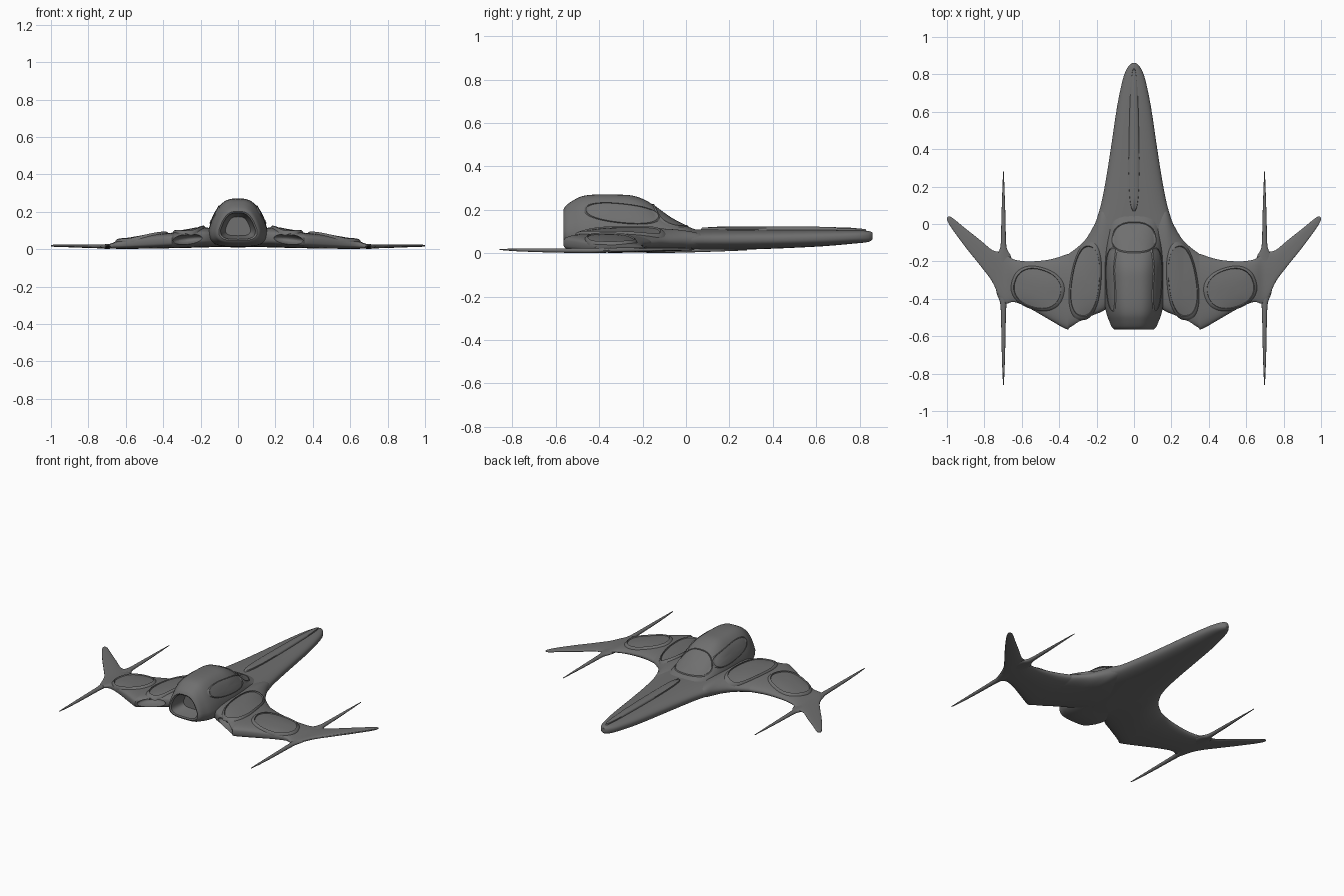
import bpy, bmesh, math
from mathutils import Vector, Matrix
from mathutils.bvhtree import BVHTree

if "Cube" in bpy.data.objects:
    bpy.data.objects.remove(bpy.data.objects["Cube"])

GREY = bpy.data.materials.new("dark_grey")
GREY.diffuse_color = (.16, .16, .16, 1)
GREY.use_nodes = True
GREY.node_tree.nodes["Principled BSDF"].inputs["Base Color"].default_value = GREY.diffuse_color


def spline(pts, sub):
    """Catmull-Rom through tuples of any length."""
    out = []
    for i in range(len(pts) - 1):
        p = [pts[max(0, min(len(pts) - 1, i + k))] for k in (-1, 0, 1, 2)]
        for j in range(sub):
            t = j / sub
            out.append([0.5 * (2 * b + (c - a) * t + (2 * a - 5 * b + 4 * c - d) * t * t
                               + (3 * b - a - 3 * c + d) * t ** 3) for a, b, c, d in zip(*p)])
    return out + [list(pts[-1])]


def spow(v, n):
    return math.copysign(abs(v) ** (2 / n), v)


def oval(n1, n2=None, count=48):
    """Unit superellipse; n1 on the positive side, n2 on the negative side."""
    res = []
    for i in range(count):
        a = 2 * math.pi * i / count
        c, s = math.cos(a), math.sin(a)
        n = n1 if c >= 0 or n2 is None else n2
        res.append((spow(c, n), spow(s, n)))
    return res


def mirror(ob):
    m = ob.modifiers.new("mirror", 'MIRROR')
    m.use_mirror_merge = False


def loft(name, rings, cap_start=True, cap_end=True, angle=40):
    bm = bmesh.new()
    vs = [[bm.verts.new(p) for p in r] for r in rings]
    n = len(rings[0])
    for a, b in zip(vs, vs[1:]):
        for i in range(n):
            j = (i + 1) % n
            bm.faces.new((a[i], a[j], b[j], b[i]))
    if cap_start:
        bm.faces.new(vs[0])
    if cap_end:
        bm.faces.new(vs[-1])
    bmesh.ops.recalc_face_normals(bm, faces=bm.faces)
    me = bpy.data.meshes.new(name)
    bm.to_mesh(me)
    bm.free()
    me.materials.append(GREY)
    ob = bpy.data.objects.new(name, me)
    bpy.context.collection.objects.link(ob)
    smooth(ob, angle)
    return ob


def smooth(ob, angle=40):
    bpy.ops.object.select_all(action='DESELECT')
    ob.select_set(True)
    bpy.context.view_layer.objects.active = ob
    bpy.ops.object.shade_smooth_by_angle(angle=math.radians(angle))


def body_rings(stations, shape, taper=0.0, mid=None):
    """Cross-sections in xz from (y, half width, top, bottom)."""
    rings = []
    for y, w, zt, zb in stations:
        zm = (zt + zb) / 2 if mid is None else mid
        rings.append([(w * c * (1 - taper * max(0, s)), y,
                       zm + s * ((zt - zm) if s > 0 else (zm - zb))) for c, s in shape])
    return rings


# nose and belly
nose = spline([(.86, .010, .095, .065), (.84, .032, .102, .052), (.78, .058, .105, .045),
               (.63, .09, .107, .032), (.43, .12, .108, .022), (.25, .148, .109, .016),
               (.11, .175, .11, .013), (0, .205, .11, .011), (-.12, .215, .11, .01),
               (-.28, .17, .11, .01), (-.42, .11, .10, .015)], 4)
fuselage = loft("fuselage", body_rings(nose, oval(2.4)))

# raised engine hump with nozzle recess at its end
hump_st = spline([(.06, .07, .104, .03), (.02, .115, .118, .025), (-.05, .137, .15, .02),
                  (-.11, .15, .19, .018), (-.17, .157, .235, .015), (-.24, .16, .264, .013),
                  (-.32, .16, .27, .012), (-.42, .157, .27, .013), (-.48, .147, .262, .018),
                  (-.52, .132, .243, .025), (-.55, .119, .222, .032), (-.562, .108, .206, .042)], 4)
hr = body_rings(hump_st, oval(3.2), .34, .1)
for y, k in ((-.565, .95), (-.56, .86), (-.53, .82), (-.47, .62)):
    hr.append([(x * k, y, .12 + (z - .12) * k) for x, _, z in hr[len(hump_st) - 1]])
hump = loft("engine_hump", hr, angle=45)

# right wing: (x, leading y, trailing y, top, bottom)
wing_st = spline([(0, .02, -.40, .09, .012), (.10, .08, -.42, .105, .011),
                  (.165, .10, -.465, .115, .010), (.21, 0, -.485, .112, .009),
                  (.265, -.09, -.515, .102, .007), (.34, -.153, -.552, .09, .005),
                  (.362, -.163, -.562, .087, .005), (.45, -.19, -.513, .078, .003),
                  (.56, -.20, -.45, .06, .002), (.64, -.19, -.417, .044, .002),
                  (.685, -.163, -.425, .029, .003), (.72, -.15, -.39, .026, .004),
                  (.76, -.138, -.305, .026, .005), (.82, -.088, -.225, .026, .007),
                  (.90, -.025, -.125, .026, .01), (.97, .032, -.03, .025, .012),
                  (.992, .04, .005, .023, .014), (1.0, .033, .022, .021, .016)], 4)
wr = [[(x, (a + b) / 2 + c * (a - b) / 2, (t + d) / 2 + s * (t - d) / 2)
       for c, s in oval(2.1, 3.5)] for x, a, b, t, d in wing_st]
wing = loft("wings", wr)

# combined surface that the panels are draped over
verts, polys = [], []
for ob in (fuselage, hump, wing):
    o = len(verts)
    verts += [v.co.copy() for v in ob.data.vertices]
    polys += [[o + i for i in p.vertices] for p in ob.data.polygons]
tree = BVHTree.FromPolygons(verts, polys)

# exhaust recess in the trailing edge of each wing
bpy.ops.mesh.primitive_uv_sphere_add(segments=40, ring_count=24)
cutter = bpy.context.object
cutter.name = "exhaust_cutter"
cutter.data.materials.append(GREY)
cutter.data.transform(Matrix.Translation((.265, -.525, .053)) @ Matrix.Rotation(.1, 4, 'Y')
                      @ Matrix.Rotation(-.38, 4, 'Z') @ Matrix.Diagonal((.088, .075, .028, 1)))
cutter.hide_render = True
cut = wing.modifiers.new("exhaust", 'BOOLEAN')
cut.object = cutter
cut.solver = 'EXACT'
bpy.context.view_layer.objects.active = wing
bpy.ops.object.modifier_apply(modifier=cut.name)
bpy.data.objects.remove(cutter)
smooth(wing)
mirror(wing)

RIM = ((1.17, -.003), (1.12, .003), (1.06, .009), (1.01, .011), (.995, .004),
       (.9, .004), (.7, .005), (.4, .006), (.02, .006))
LOW_RIM = ((1.1, -.003), (1.05, .002), (1.01, .005), (.995, .002), (.9, .002),
           (.7, .003), (.4, .003), (.02, .003))
RIDGE = ((1, -.004), (.975, .008), (.8, .012), (.4, .015), (.02, .016))


def drape(name, centre, u, v, tilt, down, profile, n=2.2, egg=0.0):
    """Lay an oval panel with a rim profile onto the hull along direction down."""
    down, centre = Vector(down), Vector(centre)
    eu, ev, lu, lv = Vector(u).normalized(), Vector(v).normalized(), Vector(u).length, Vector(v).length
    ct, st = math.cos(math.radians(tilt)), math.sin(math.radians(tilt))
    rings, last = [], None
    for k, off in profile:
        ring = []
        for c, s in oval(n, count=64):
            a, b = k * c * lu * (1 + egg * s * k), k * s * lv
            p = centre + eu * (a * ct - b * st) + ev * (a * st + b * ct)
            hit, nor, _, _ = tree.ray_cast(p - down, down)
            if hit is None:
                hit, nor = last or (p, -down)
            last = (hit, nor)
            ring.append(hit + (nor if nor.dot(down) < 0 else -nor) * off)
        rings.append(ring)
    return loft(name, rings, cap_start=False, angle=50)


# wing, hump side, canopy and nose panels
DOWN = (0, 0, -1)
mirror(drape("inner_wing_panels", (.258, -.305, 0), (.072, 0, 0), (0, .185, 0), 7, DOWN, RIM, 2.3, -.08))
mirror(drape("outer_wing_panels", (.515, -.345, 0), (.125, 0, 0), (0, .10, 0), 18, DOWN, RIM, 2.3))
mirror(drape("hump_side_panels", (0, -.295, .183), (0, .165, 0), (0, 0, .042), -6, (-1, 0, 0),
             LOW_RIM, 2.3))
drape("canopy", (0, -.072, 0), (.112, 0, 0), (0, .078, 0), 0, DOWN, LOW_RIM, 2.5, -.1)
drape("nose_ridge", (0, .45, 0), (.027, 0, 0), (0, .385, 0), 0, DOWN, RIDGE, 2.6, -.25)

# long wing guns: (y, half width, top, bottom)
gun_st = spline([(.28, .002, .017, .013), (.18, .006, .019, .009), (.03, .011, .021, .004),
                 (-.10, .014, .023, .001), (-.14, .022, .024, 0), (-.18, .042, .024, .002),
                 (-.28, .05, .025, .004), (-.37, .036, .024, .002), (-.42, .018, .024, 0),
                 (-.50, .013, .023, .001), (-.65, .010, .022, .004), (-.78, .006, .021, .009),
                 (-.86, .002, .02, .015)], 3)
guns = loft("wing_guns", [[(x + .698, y, z) for x, y, z in r]
                          for r in body_rings(gun_st, oval(2, count=20))])
mirror(guns)
